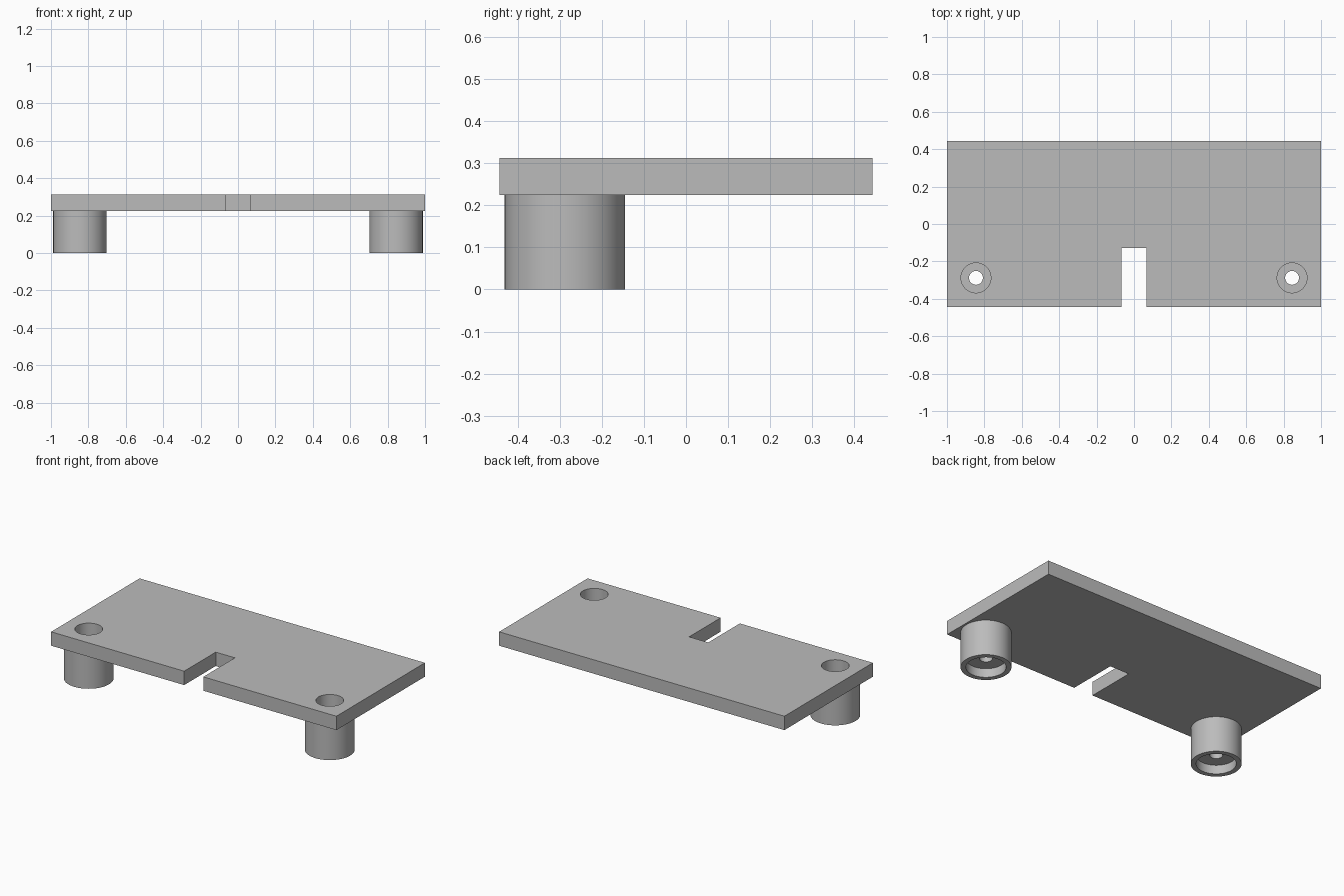
import bpy
import math

PLATE_BOTTOM, PLATE_TOP = 0.224, 0.312
HALF_DEPTH = 0.443
BOSS_X, BOSS_Y = 0.845, -0.288
POCKET_R = 0.08
SEGMENTS = 64

cube = bpy.data.objects.get("Cube")
if cube:
    bpy.data.objects.remove(cube, do_unlink=True)

grey = bpy.data.materials.new("light_grey")
grey.use_nodes = True
grey.diffuse_color = (0.5, 0.5, 0.5, 1)
grey.node_tree.nodes["Principled BSDF"].inputs["Base Color"].default_value = (0.5, 0.5, 0.5, 1)


def make_object(name, verts, faces):
    mesh = bpy.data.meshes.new(name)
    mesh.from_pydata(verts, [], faces)
    mesh.materials.append(grey)
    obj = bpy.data.objects.new(name, mesh)
    bpy.context.collection.objects.link(obj)
    return obj


def activate(obj):
    bpy.ops.object.select_all(action="DESELECT")
    obj.select_set(True)
    bpy.context.view_layer.objects.active = obj


def extrude_outline(name, outline, z0, z1):
    """Prism from a counter-clockwise outline."""
    n = len(outline)
    verts = [(x, y, z) for z in (z0, z1) for x, y in outline]
    faces = [tuple(reversed(range(n))), tuple(range(n, 2 * n))]
    faces += [(i, (i + 1) % n, n + (i + 1) % n, n + i) for i in range(n)]
    return make_object(name, verts, faces)


def lathe(name, profile, x, y):
    """Ring-shaped solid from a closed (radius, height) profile."""
    n = len(profile)
    verts, faces = [], []
    for s in range(SEGMENTS):
        a = math.tau * s / SEGMENTS
        verts += [(x + r * math.cos(a), y + r * math.sin(a), z) for r, z in profile]
        t = (s + 1) % SEGMENTS
        faces += [(s * n + k, t * n + k, t * n + (k + 1) % n, s * n + (k + 1) % n)
                  for k in range(n)]
    return make_object(name, verts, faces)


def circle(radius, x, y):
    angles = [math.tau * s / SEGMENTS for s in range(SEGMENTS)]
    return [(x + radius * math.cos(a), y + radius * math.sin(a)) for a in angles]


def smooth(obj):
    activate(obj)
    bpy.ops.object.shade_smooth_by_angle(angle=math.radians(30))


# Plate with a slot in the middle of the front edge
notch, notch_end = 0.067, -0.127
plate = extrude_outline("plate", [
    (-1, -HALF_DEPTH), (-notch, -HALF_DEPTH), (-notch, notch_end), (notch, notch_end),
    (notch, -HALF_DEPTH), (1, -HALF_DEPTH), (1, HALF_DEPTH), (-1, HALF_DEPTH),
], PLATE_BOTTOM, PLATE_TOP)

# Boss section: foot recess below, narrow screw hole, head pocket above
boss_profile = [
    (0.143, 0), (0.143, PLATE_BOTTOM), (POCKET_R, PLATE_BOTTOM), (POCKET_R, 0.135),
    (0.037, 0.135), (0.037, 0.056), (0.113, 0.056), (0.113, 0),
]

for side, sign in (("left", 1), ("right", -1)):
    x = sign * BOSS_X
    smooth(lathe(side + "_boss", boss_profile, x, BOSS_Y))

    # Head pocket continues up through the plate
    cutter = extrude_outline("pocket_cutter", circle(POCKET_R, x, BOSS_Y),
                             PLATE_BOTTOM - 0.1, PLATE_TOP + 0.1)
    cutter.hide_render = True
    cut = plate.modifiers.new("pocket", "BOOLEAN")
    cut.operation, cut.solver, cut.object = "DIFFERENCE", "EXACT", cutter
    activate(plate)
    bpy.ops.object.modifier_apply(modifier=cut.name)
    bpy.data.objects.remove(cutter, do_unlink=True)

smooth(plate)
